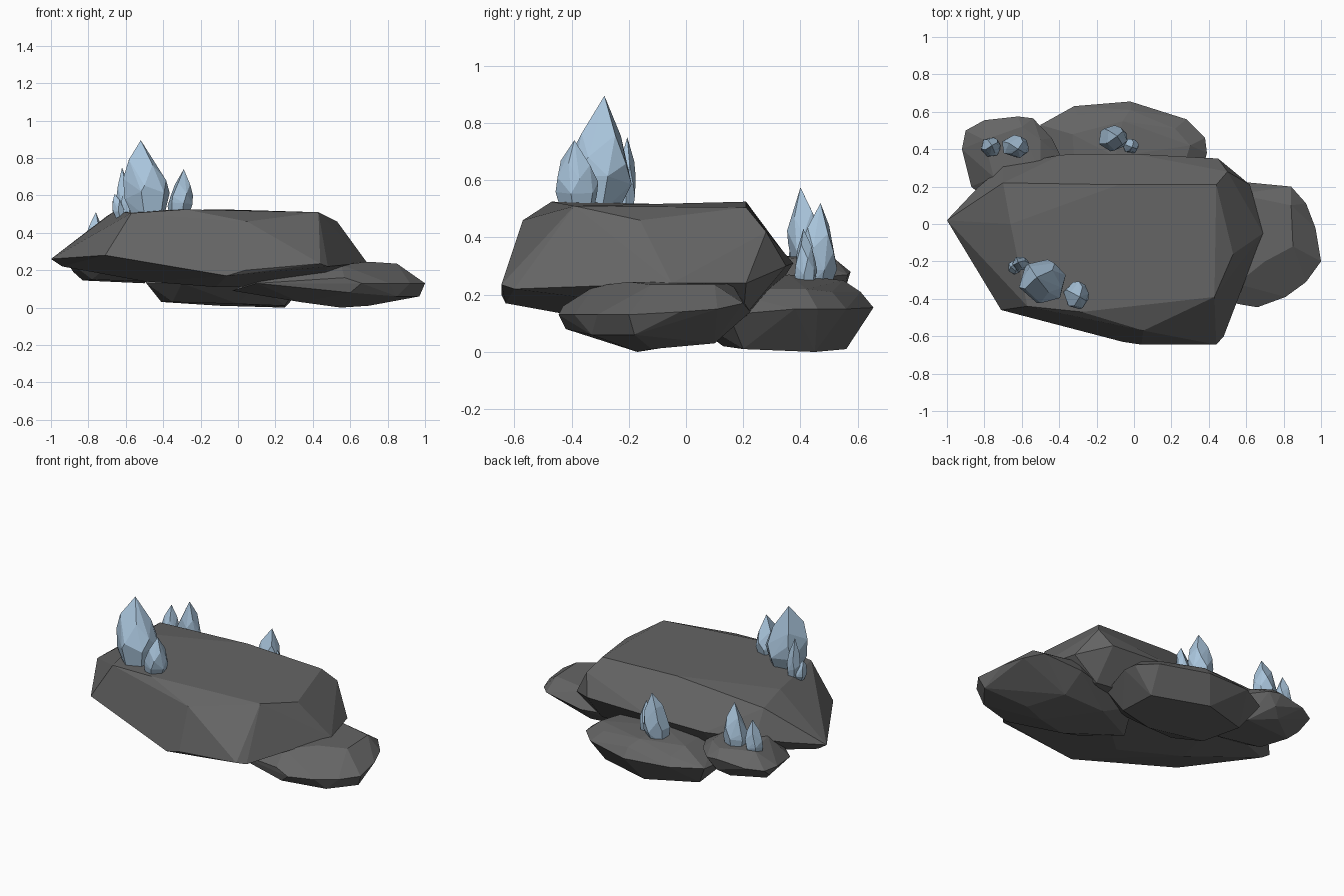
import bpy, bmesh, math, random
from mathutils import Vector

random.seed(4)


def material(name, rgb):
    m = bpy.data.materials.new(name)
    m.diffuse_color = (*rgb, 1)
    return m


STONE = material("dark grey stone", (0.13, 0.13, 0.13))
ICE = material("pale blue crystal", (0.40, 0.56, 0.72))


def hull(name, points, mat):
    """Flat-faced convex solid around a few corner points."""
    bm = bmesh.new()
    for p in points:
        bm.verts.new(p)
    out = bmesh.ops.convex_hull(bm, input=bm.verts[:])
    junk = {g for g in out["geom_interior"] + out["geom_unused"] if isinstance(g, bmesh.types.BMVert)}
    bmesh.ops.delete(bm, geom=list(junk), context="VERTS")
    bmesh.ops.dissolve_limit(bm, angle_limit=math.radians(5), verts=bm.verts[:], edges=bm.edges[:])
    bmesh.ops.recalc_face_normals(bm, faces=bm.faces[:])
    me = bpy.data.meshes.new(name)
    bm.to_mesh(me)
    bm.free()
    me.materials.append(mat)
    ob = bpy.data.objects.new(name, me)
    bpy.context.collection.objects.link(ob)


def crystal(name, base, tip, rx, ry, turn):
    """Faceted shard: narrow foot, wide belly, broad shoulder, off-centre tip."""
    base, tip = Vector(base), Vector(tip)
    pts = [tip]
    for t, r, n, off in ((0, .74, 6, 0), (.27, 1.0, 6, 0), (.45, .95, 5, .5), (.70, .70, 4, .2)):
        c = base.lerp(tip, t)
        for i in range(n):
            a = turn + (i + off) * math.tau / n
            k = r * random.uniform(.94, 1.06)
            dz = random.uniform(-.06, .06) * (tip.z - base.z) if t else 0
            pts.append(c + Vector((rx * k * math.cos(a), ry * k * math.sin(a), dz)))
    hull(name, pts, ICE)


# Large slab on top
hull("main_slab", [
    # top plateau
    (-.57, -.44, .505), (-.28, -.47, .525), (.05, -.57, .46), (.43, -.39, .51), (.53, -.16, .46),
    (.44, .21, .505), (.50, .28, .42), (-.08, .21, .525), (-.70, .22, .49), (-.66, 0, .515), (.05, -.3, .53),
    # widest rim
    (-1, .02, .26), (-.71, -.46, .28), (.04, -.645, .20), (.44, -.645, .235), (.48, -.60, .22),
    (.69, -.05, .24), (.62, .21, .24), (.45, .35, .30), (0, .375, .31), (-.39, .37, .31),
    (-.70, .31, .33), (-.83, .2, .3),
    # underside
    (-.94, .02, .22), (-.06, -.63, .17), (-.12, -.3, .11), (-.5, -.15, .14), (-.4, .28, .16), (.45, .2, .12)], STONE)

# Right supporting stone
hull("right_stone", [
    (.55, -.32, .23), (.70, -.2, .245), (.85, -.12, .235), (.84, .1, .235), (.55, .16, .24), (.2, -.1, .21),
    (.57, -.43, .16), (.66, -.445, .13), (.81, -.39, .13), (.92, -.31, .13), (1, -.2, .13), (.97, -.02, .14),
    (.92, .11, .15), (.84, .2, .17), (.58, .225, .14), (.1, .1, .13), (-.03, -.12, .09), (.1, -.33, .13),
    (.97, -.18, .06), (.85, -.33, .06), (.6, -.42, .08), (.33, -.25, .03), (.55, -.17, 0), (.70, -.12, .01),
    (.6, .1, .03), (.3, .08, .04)], STONE)

# Back supporting stone
hull("back_stone", [
    (-.06, .55, .25), (-.33, .48, .25), (.3, .42, .22), (-.1, .36, .27), (-.3, .1, .24), (.2, .1, .22),
    (.22, .51, .21), (-.3, .58, .215), (-.02, .61, .21),
    (-.5, .53, .17), (-.32, .63, .17), (-.14, .65, .16), (-.02, .655, .155), (.28, .56, .15), (.38, .46, .15),
    (.39, .38, .15), (.33, .15, .13), (.1, .0, .13), (-.3, -.02, .13), (-.49, .25, .13),
    (-.41, .45, .03), (-.35, .2, .03), (-.1, .56, .01), (.25, .45, 0), (.25, .2, .01), (0, .13, .02)], STONE)

# Small stone at the back left
hull("left_stone", [
    (-.80, .45, .33), (-.60, .52, .325), (-.50, .45, .32), (-.75, .25, .34), (-.5, .25, .34),
    (-.92, .4, .25), (-.9, .5, .25), (-.8, .555, .26), (-.62, .575, .28), (-.54, .565, .27),
    (-.44, .46, .26), (-.39, .36, .26), (-.42, .15, .24), (-.87, .2, .22), (-.7, .05, .22),
    (-.88, .42, .19), (-.6, .55, .2),
    (-.83, .38, .145), (-.78, .2, .15), (-.5, .42, .13), (-.5, .15, .14), (-.66, .5, .16)], STONE)

# Crystal clusters: base, tip, half widths, turn
SHARDS = {
    "front_big": ((-.48, -.32, .49), (-.52, -.285, .895), .125, .12, .3),
    "front_right": ((-.315, -.38, .49), (-.29, -.39, .74), .068, .078, .8),
    "front_left": ((-.60, -.215, .48), (-.62, -.205, .75), .045, .04, .1),
    "front_tiny": ((-.63, -.235, .48), (-.66, -.23, .61), .035, .04, .5),
    "left_big": ((-.64, .42, .29), (-.62, .40, .575), .075, .06, .6),
    "left_small": ((-.77, .405, .28), (-.76, .42, .51), .052, .055, .2),
    "back_big": ((-.125, .45, .22), (-.09, .47, .52), .08, .07, .4),
    "back_small": ((-.02, .42, .22), (-.01, .41, .43), .045, .04, .9),
}
for key, spec in SHARDS.items():
    crystal(key + "_crystal", *spec)
